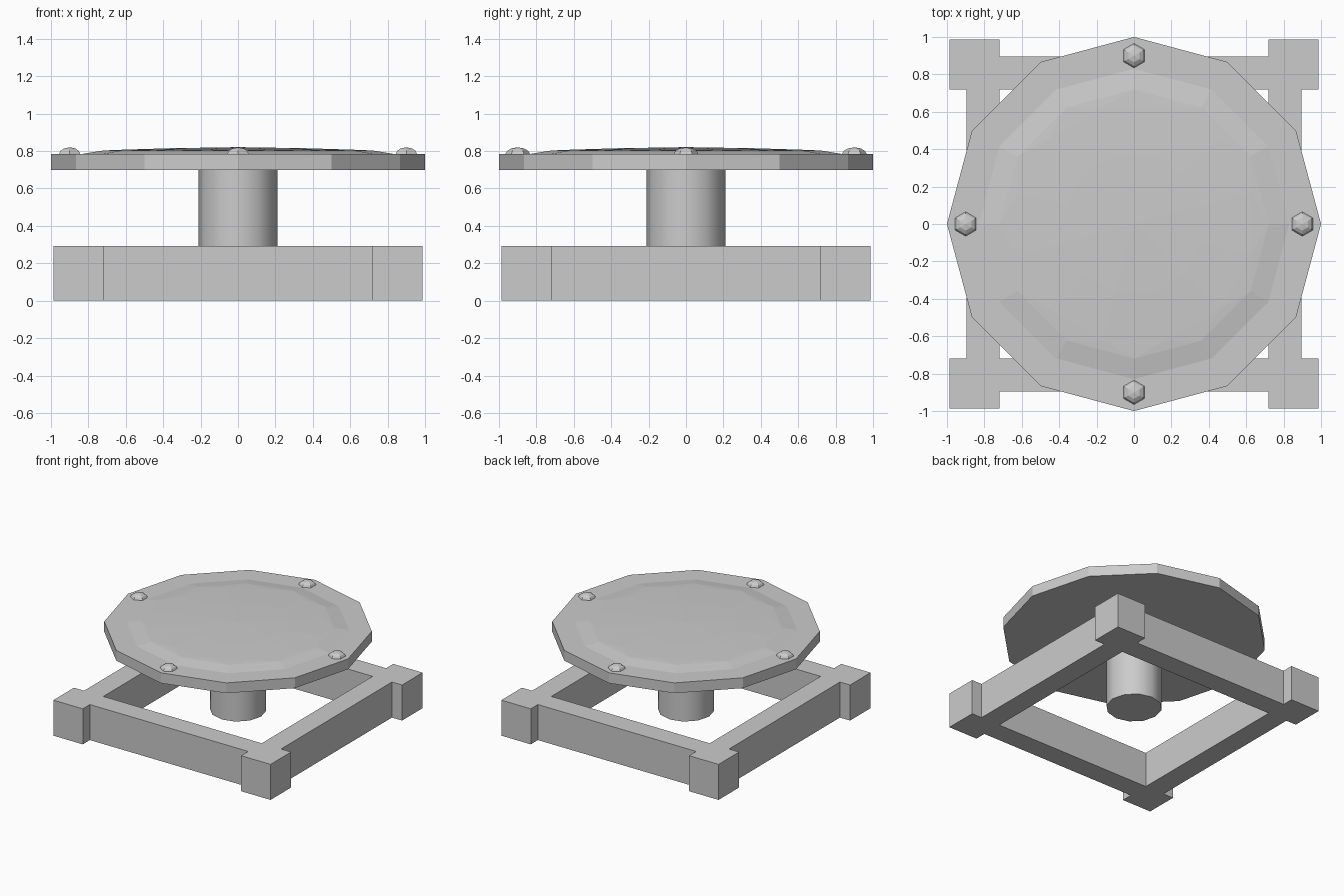
import bpy, bmesh
from math import pi, sin, cos

if "Cube" in bpy.data.objects:
    bpy.data.objects.remove(bpy.data.objects["Cube"])


def lathe(name, rings, sides, at=(0, 0), start=0.0, smooth=False):
    """Stack of (radius, z, twist in steps) rings; radius 0 makes a tip, the rest are capped."""
    bm = bmesh.new()
    loops = []
    for r, z, twist in rings:
        if r == 0:
            loops.append([bm.verts.new((at[0], at[1], z))])
            continue
        angles = [start + 2 * pi * (i + twist) / sides for i in range(sides)]
        loops.append([bm.verts.new((at[0] + r * cos(a), at[1] + r * sin(a), z))
                      for a in angles])
    for k, (lo, hi) in enumerate(zip(loops, loops[1:])):
        twisted = rings[k][2] != rings[k + 1][2]
        for i in range(sides):
            j = (i + 1) % sides
            if len(hi) == 1:
                bm.faces.new((lo[i], lo[j], hi[0]))
            elif twisted:
                bm.faces.new((lo[i], lo[j], hi[i]))
                bm.faces.new((lo[j], hi[j], hi[i]))
            else:
                bm.faces.new((lo[i], lo[j], hi[j], hi[i]))
    for loop in (loops[0], loops[-1]):
        if len(loop) > 1:
            bm.faces.new(loop)
    bmesh.ops.recalc_face_normals(bm, faces=bm.faces)
    mesh = bpy.data.meshes.new(name)
    bm.to_mesh(mesh)
    bm.free()
    ob = bpy.data.objects.new(name, mesh)
    bpy.context.collection.objects.link(ob)
    if smooth:
        bpy.ops.object.select_all(action='DESELECT')
        ob.select_set(True)
        bpy.context.view_layer.objects.active = ob
        bpy.ops.object.shade_smooth_by_angle(angle=pi / 4)
    return ob


# Square base frame with block corners: outline and hole, extruded
IN, RAIL, OUT, H = 0.72, 0.895, 0.987, 0.292
corner = [(RAIL, IN), (OUT, IN), (OUT, OUT), (IN, OUT), (IN, RAIL)]
outline = []
for k in range(4):
    c, s = round(cos(k * pi / 2)), round(sin(k * pi / 2))
    outline += [(x * c - y * s, x * s + y * c) for x, y in corner]
hole = [(IN, IN), (-IN, IN), (-IN, -IN), (IN, -IN)]
curve = bpy.data.curves.new("base_frame", 'CURVE')
curve.dimensions = '2D'
curve.fill_mode = 'BOTH'
curve.extrude = H / 2
for pts in (outline, hole):
    spline = curve.splines.new('POLY')
    spline.points.add(len(pts) - 1)
    for p, (x, y) in zip(spline.points, pts):
        p.co = (x, y, 0, 1)
    spline.use_cyclic_u = True
frame = bpy.data.objects.new("base_frame", curve)
frame.location.z = H / 2
bpy.context.collection.objects.link(frame)
frame.select_set(True)
bpy.context.view_layer.objects.active = frame
bpy.ops.object.convert(target='MESH')
bpy.ops.object.shade_flat()

# Central pillar, hanging down inside the frame
lathe("pillar", [(0.21, 0.10, 0), (0.21, 0.71, 0)], 12, smooth=True)

# Twelve-sided plate
lathe("plate", [(1.0, 0.70, 0), (1.0, 0.785, 0)], 12)

# Shallow faceted dome on the plate
lathe("plate_dome", [(0.83, 0.78, 0), (0.83, 0.785, 0), (0.72, 0.803, 0),
                     (0.645, 0.807, 0.5), (0.38, 0.815, 0.5), (0, 0.821, 0)], 12)

# Four hexagonal bolt heads near the rim
for k, side in enumerate(("right", "back", "left", "front")):
    a = k * pi / 2
    lathe("bolt_" + side, [(0.066, 0.775, 0), (0.065, 0.787, 0), (0.055, 0.802, 0),
                           (0.035, 0.814, 0), (0, 0.82, 0)], 6,
          at=(0.9 * cos(a), 0.9 * sin(a)), start=pi / 2)
